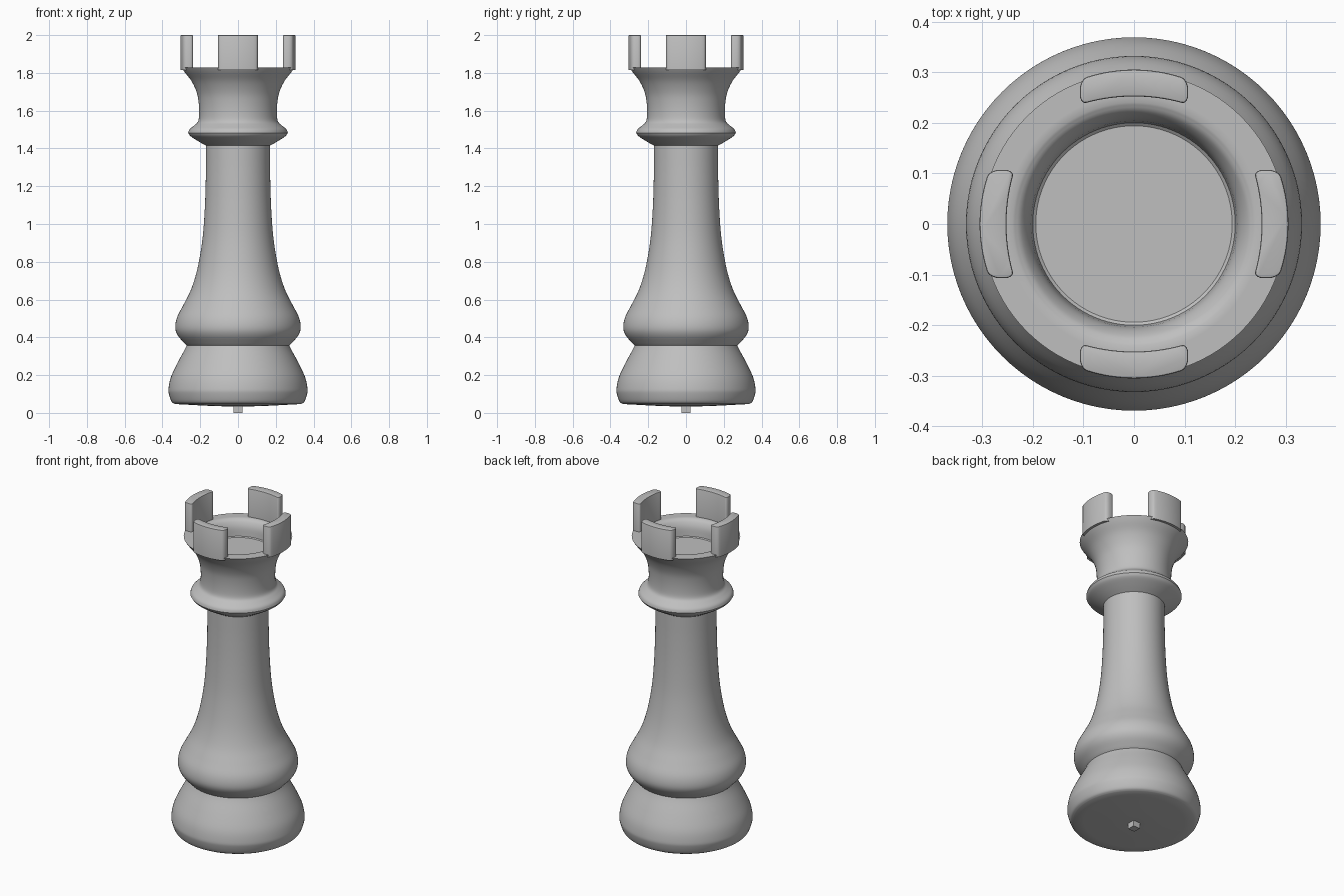
import bpy
import bmesh
import math
from mathutils import Vector

cube = bpy.data.objects.get("Cube")
if cube:
    bpy.data.objects.remove(cube, do_unlink=True)

grey = bpy.data.materials.new("plain_grey")
grey.use_nodes = True
colour = (0.52, 0.52, 0.52, 1)
grey.diffuse_color = colour
grey.node_tree.nodes["Principled BSDF"].inputs["Base Color"].default_value = colour


def finish(bm, name, angle=35):
    bmesh.ops.recalc_face_normals(bm, faces=bm.faces)
    mesh = bpy.data.meshes.new(name)
    bm.to_mesh(mesh)
    bm.free()
    obj = bpy.data.objects.new(name, mesh)
    bpy.context.collection.objects.link(obj)
    mesh.materials.append(grey)
    bpy.ops.object.select_all(action='DESELECT')
    obj.select_set(True)
    bpy.context.view_layer.objects.active = obj
    bpy.ops.object.shade_smooth_by_angle(angle=math.radians(angle))
    return obj


def spline(points, steps=4):
    """Smooth curve through (radius, height) points."""
    p = [Vector(q) for q in points]
    p = [2 * p[0] - p[1]] + p + [2 * p[-1] - p[-2]]
    out = []
    for a, b, c, d in zip(p, p[1:], p[2:], p[3:]):
        for i in range(steps):
            t = i / steps
            out.append(0.5 * (2 * b + (c - a) * t + (2 * a - 5 * b + 4 * c - d) * t ** 2
                              + (3 * b - a - 3 * c + d) * t ** 3))
    return out + [p[-2]]


def lathe(name, sections, segments=96):
    bm = bmesh.new()
    rows = [q for s in sections for q in spline(s)]
    verts = [bm.verts.new((max(q.x, 0), 0, q.y)) for q in rows]
    edges = [bm.edges.new(pair) for pair in zip(verts, verts[1:])]
    bmesh.ops.spin(bm, geom=verts + edges, cent=(0, 0, 0), axis=(0, 0, 1),
                   angle=math.tau, steps=segments, use_duplicate=False)
    bmesh.ops.remove_doubles(bm, verts=bm.verts, dist=0.0002)
    return finish(bm, name)


# Turned body: each section is smooth, sharp creases fall between sections
lathe("tower_body", [
    [(0, 0.035), (0.12, 0.036), (0.335, 0.047)],                       # underside
    [(0.335, 0.047), (0.352, 0.06), (0.366, 0.1), (0.368, 0.13),
     (0.355, 0.19), (0.32, 0.265), (0.285, 0.33), (0.272, 0.357)],     # foot
    [(0.272, 0.357), (0.287, 0.372), (0.319, 0.41), (0.332, 0.45),
     (0.323, 0.505), (0.29, 0.57), (0.252, 0.645), (0.222, 0.735),
     (0.2, 0.84), (0.184, 0.96), (0.174, 1.12), (0.17, 1.28),
     (0.17, 1.415)],                                                   # bulge and shaft
    [(0.17, 1.415), (0.21, 1.438), (0.25, 1.464), (0.264, 1.482)],     # collar underside
    [(0.264, 1.482), (0.256, 1.502), (0.232, 1.522), (0.212, 1.542),
     (0.206, 1.58), (0.208, 1.64), (0.218, 1.695), (0.245, 1.755),
     (0.282, 1.803), (0.3, 1.829)],                                    # collar and cup
    [(0.3, 1.829), (0.24, 1.829)],                                     # rim
    [(0.24, 1.829), (0.222, 1.817), (0.206, 1.785), (0.2, 1.735)],     # inner wall
    [(0.2, 1.735), (0.194, 1.73)],
    [(0.194, 1.73), (0, 1.73)],                                        # floor
])


def battlement(name, turn):
    """Curved block with rounded ends standing on the rim."""
    bm = bmesh.new()
    half, outer, inner, n = 0.107, 0.305, 0.252, 16
    xs = [half * (2 * i / n - 1) for i in range(n + 1)]
    ring = [(x, math.sqrt(outer ** 2 - x * x)) for x in xs]
    ring += [(x, math.sqrt(inner ** 2 - x * x * 0.7)) for x in reversed(xs)]
    face = bm.faces.new([bm.verts.new((x, y, 1.815)) for x, y in ring])
    up = bmesh.ops.extrude_face_region(bm, geom=[face])["geom"]
    bmesh.ops.translate(bm, vec=(0, 0, 0.185),
                        verts=[v for v in up if isinstance(v, bmesh.types.BMVert)])
    bmesh.ops.recalc_face_normals(bm, faces=bm.faces)

    # Round the four upright corners, then soften the top edge
    corners = [e for e in bm.edges if abs(e.verts[0].co.z - e.verts[1].co.z) > 0.1
               and abs(e.verts[0].co.x) > half - 0.001]
    bmesh.ops.bevel(bm, geom=corners, offset=0.02, segments=5, profile=0.5,
                    affect='EDGES', clamp_overlap=False)
    bmesh.ops.remove_doubles(bm, verts=bm.verts, dist=0.0005)
    top = [e for e in bm.edges if all(v.co.z > 1.99 for v in e.verts)]
    bmesh.ops.bevel(bm, geom=top, offset=0.004, segments=2, profile=0.5,
                    affect='EDGES', clamp_overlap=True)
    obj = finish(bm, name, 40)
    obj.rotation_euler.z = turn


for i, side in enumerate(("back", "right", "front", "left")):
    battlement(side + "_battlement", i * math.pi / 2)

# Small square peg under the foot
bm = bmesh.new()
bmesh.ops.create_cube(bm, size=0.046)
bmesh.ops.translate(bm, verts=bm.verts, vec=(0, 0, 0.023))
finish(bm, "bottom_peg")
